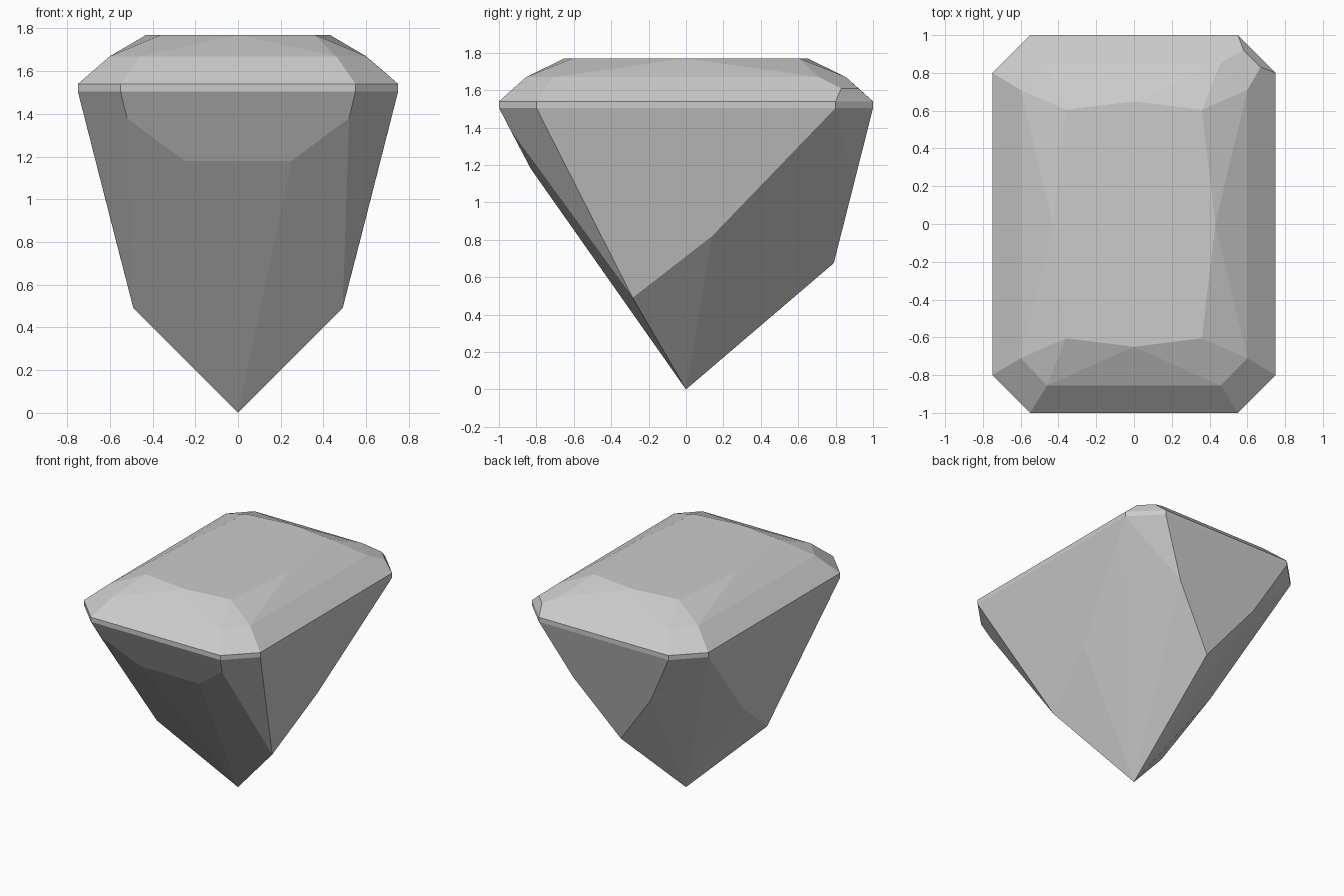
import bpy
import bmesh
import math

cube = bpy.data.objects.get("Cube")
if cube:
    bpy.data.objects.remove(cube)


def mirror(points, x=True, y=False):
    """Return the points with their mirror images across x and/or y."""
    result = set()
    for px, py, pz in points:
        for sx in ((1, -1) if x else (1,)):
            for sy in ((1, -1) if y else (1,)):
                result.add((sx * px, sy * py, pz))
    return result


# Girdle: a thin band with cut corners
girdle = [(x, y, z) for x, y in ((0.75, 0.8), (0.55, 1.0)) for z in (1.505, 1.54)]

# Crown: a stepped ring, then the flat table
crown = [(0.6, 0.71, 1.67), (0.46, 0.855, 1.67),
         (0.36, 0.605, 1.77), (0, 0.65, 1.77), (0.43, 0, 1.77)]

# Irregular bulge on one crown corner
corner_bulge = {(0.67, 0.83, 1.61), (0.58, 0.92, 1.61)}

# Pavilion: uneven facets running down to the point
pavilion = [(0, 0, 0),
            (0.49, -0.285, 0.49), (0.575, 0.14, 0.82),      # sides
            (0.52, -0.935, 1.38), (0.25, -0.83, 1.18),      # front
            (0.33, 0.898, 1.10), (0, 0.79, 0.675)]          # back

points = mirror(girdle + crown, y=True) | mirror(pavilion) | corner_bulge

# Gem body as the hull of its facet corners
bm = bmesh.new()
for p in sorted(points):
    bm.verts.new(p)
bmesh.ops.convex_hull(bm, input=bm.verts[:])
bmesh.ops.delete(bm, geom=[v for v in bm.verts if not v.link_faces], context='VERTS')
bmesh.ops.dissolve_limit(bm, angle_limit=math.radians(1), verts=bm.verts[:], edges=bm.edges[:])
bmesh.ops.recalc_face_normals(bm, faces=bm.faces[:])
mesh = bpy.data.meshes.new("cut_gem")
bm.to_mesh(mesh)
bm.free()

gem = bpy.data.objects.new("cut_gem", mesh)
bpy.context.collection.objects.link(gem)

# Pale grey stone
stone = bpy.data.materials.new("pale_grey")
stone.use_nodes = True
colour = (0.6, 0.6, 0.6, 1)
stone.diffuse_color = colour
stone.node_tree.nodes["Principled BSDF"].inputs["Base Color"].default_value = colour
mesh.materials.append(stone)
